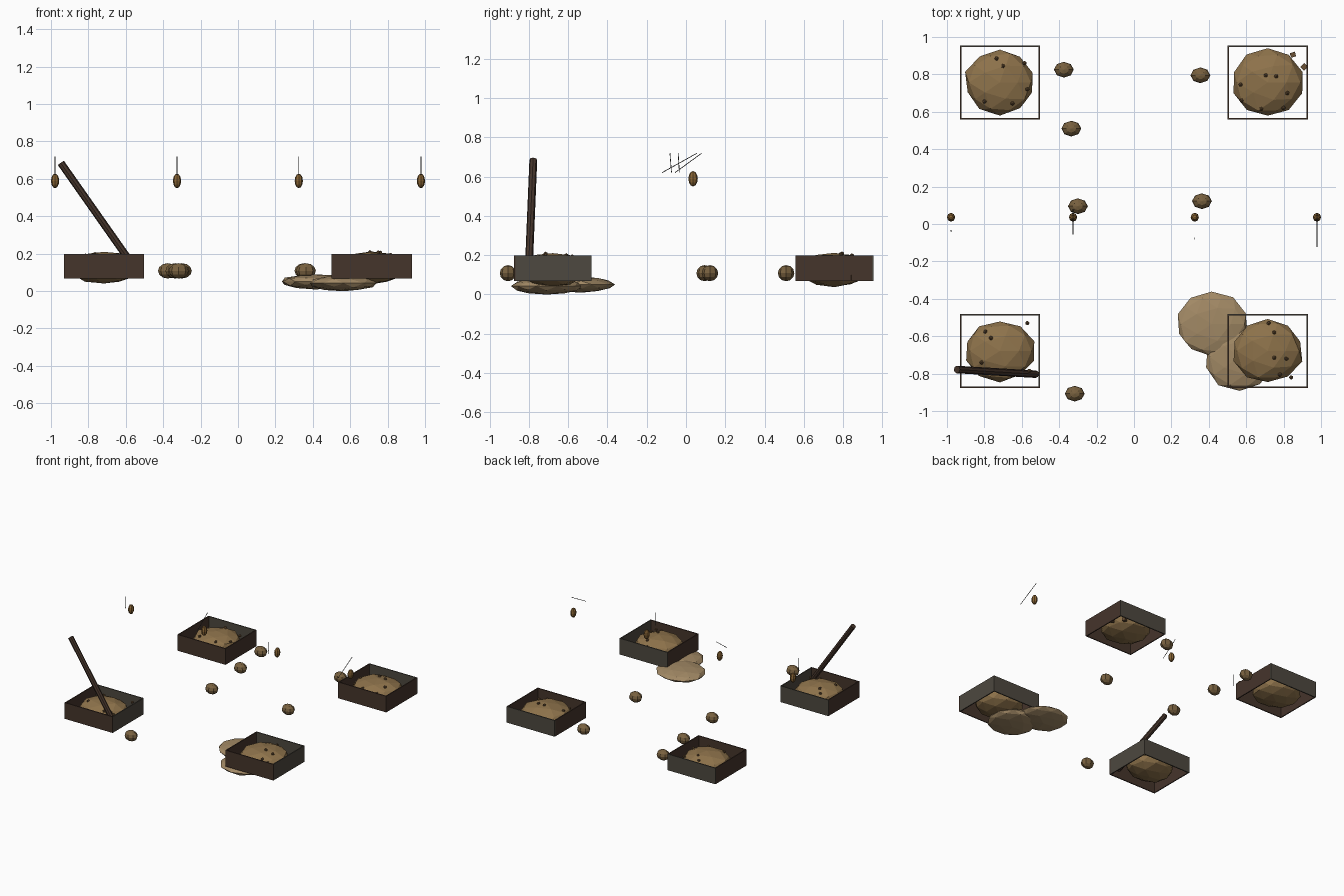
import bpy, random
from mathutils import Vector

if "Cube" in bpy.data.objects:
    bpy.data.objects.remove(bpy.data.objects["Cube"])

random.seed(4)


def material(name, r, g, b):
    m = bpy.data.materials.new(name)
    m.diffuse_color = (r, g, b, 1)
    m.use_nodes = True
    m.node_tree.nodes["Principled BSDF"].inputs["Base Color"].default_value = m.diffuse_color
    return m


BROWN = material("dark_wood", 0.06, 0.035, 0.024)
GREY = material("weathered_wood", 0.075, 0.065, 0.05)
SOIL = material("grain", 0.27, 0.17, 0.07)
PALE = material("spilled_grain", 0.36, 0.25, 0.13)
TUBER = material("tuber", 0.19, 0.12, 0.05)
LUMP = material("lump", 0.14, 0.08, 0.035)
BULB = material("bulb", 0.25, 0.13, 0.035)
WIRE = material("wire", 0.04, 0.04, 0.04)


def finish(name, mat):
    o = bpy.context.object
    o.name = name
    o.data.materials.append(mat)
    return o


def box(name, loc, size, mat, rot=0):
    bpy.ops.mesh.primitive_cube_add(size=1, location=loc, rotation=(0, 0, rot))
    bpy.context.object.scale = size
    return finish(name, mat)


def heap(name, loc, radii, mat, jitter=0.04):
    bpy.ops.mesh.primitive_ico_sphere_add(subdivisions=2, radius=1, location=loc)
    o = finish(name, mat)
    for v in o.data.vertices:
        v.co *= 1 + random.uniform(-jitter, jitter)
    o.scale = radii
    return o


def ball(name, loc, radii, mat, segs, rings):
    bpy.ops.mesh.primitive_uv_sphere_add(segments=segs, ring_count=rings, location=loc)
    bpy.context.object.scale = radii
    return finish(name, mat)


def rod(name, a, b, r, sides, mat):
    a, b = Vector(a), Vector(b)
    d = b - a
    bpy.ops.mesh.primitive_cylinder_add(vertices=sides, radius=r, depth=d.length,
                                        location=(a + b) / 2,
                                        rotation=d.to_track_quat('Z', 'Y').to_euler())
    return finish(name, mat)


# bottomless trays: four thin boards around a faceted heap with loose lumps
W, D, T, Z, H = 0.428, 0.396, 0.008, 0.133, 0.13
trays = [
    (-0.717, -0.679, 0.163, [(-.795, -.575), (-.765, -.61), (-.57, -.53), (-.815, -.74),
                             (-.56, -.785), (-.64, -.79)]),
    (0.715, -0.679, 0.172, [(.72, -.53), (.75, -.58), (.75, -.715), (.815, -.72),
                            (.84, -.82), (.78, -.805)]),
    (-0.717, 0.757, 0.175, [(-.735, .885), (-.70, .845), (-.585, .86), (-.80, .655),
                            (-.65, .645), (-.57, .72)]),
    (0.715, 0.757, 0.18, [(.705, .795), (.76, .79), (.57, .745), (.575, .66),
                          (.68, .615), (.82, .70), (.80, .62)]),
]
for cx, cy, ry, lumps in trays:
    front = cy < 0
    for s in (-1, 1):
        box("tray_end", (cx, cy + s * (D - T) / 2, Z), (W, T, H), BROWN if s < 0 else GREY)
        box("tray_side", (cx + s * (W - T) / 2, cy, Z), (T, D - 2 * T, H),
            GREY if front and s > 0 else BROWN)
    heap("heap", (cx, cy, 0.125), (0.188, ry, 0.086), SOIL)
    for x, y in lumps:
        # lumps rest on the curved heap surface
        q = min(1, ((x - cx) / 0.188) ** 2 + ((y - cy) / ry) ** 2)
        z = max(0.165, 0.125 + 0.084 * (1 - q) ** 0.5)
        bpy.ops.mesh.primitive_ico_sphere_add(subdivisions=1, radius=0.012, location=(x, y, z))
        finish("lump", LUMP)

# chips beside the back heap
box("chip", (0.85, 0.905, 0.085), (0.028, 0.025, 0.025), LUMP, 0.3)
box("chip", (0.91, 0.84, 0.085), (0.03, 0.028, 0.025), LUMP, 0.8)

# flat spill leaking out under the front tray
heap("spill", (0.415, -0.535, 0.05), (0.19, 0.172, 0.04), PALE)
heap("spill", (0.565, -0.71, 0.042), (0.188, 0.182, 0.042), PALE)

# loose tubers
for x, y in [(-.375, .825), (-.335, .51), (-.30, .095), (.355, .795), (.363, .122), (-.317, -.907)]:
    ball("tuber", (x, y, 0.108), (0.053, 0.042, 0.041), TUBER, 8, 6)

# leaning pole in the front left tray
rod("pole", (-0.525, -0.803, 0.085), (-0.947, -0.778, 0.685), 0.02, 8, BROWN)

# hanging bulbs with loose wires
for x, y0, y1 in [(-.978, -.04, -.034), (-.326, -.056, .08), (.325, -.082, -.074), (.978, -.122, .056)]:
    ball("bulb", (x, 0.036, 0.589), (0.022, 0.024, 0.039), BULB, 8, 6)
    rod("wire", (x, y0 if x in (-.326, .978) else y1, 0.62),
        (x, y1 if x in (-.326, .978) else y0, 0.719), 0.002, 5, WIRE)
